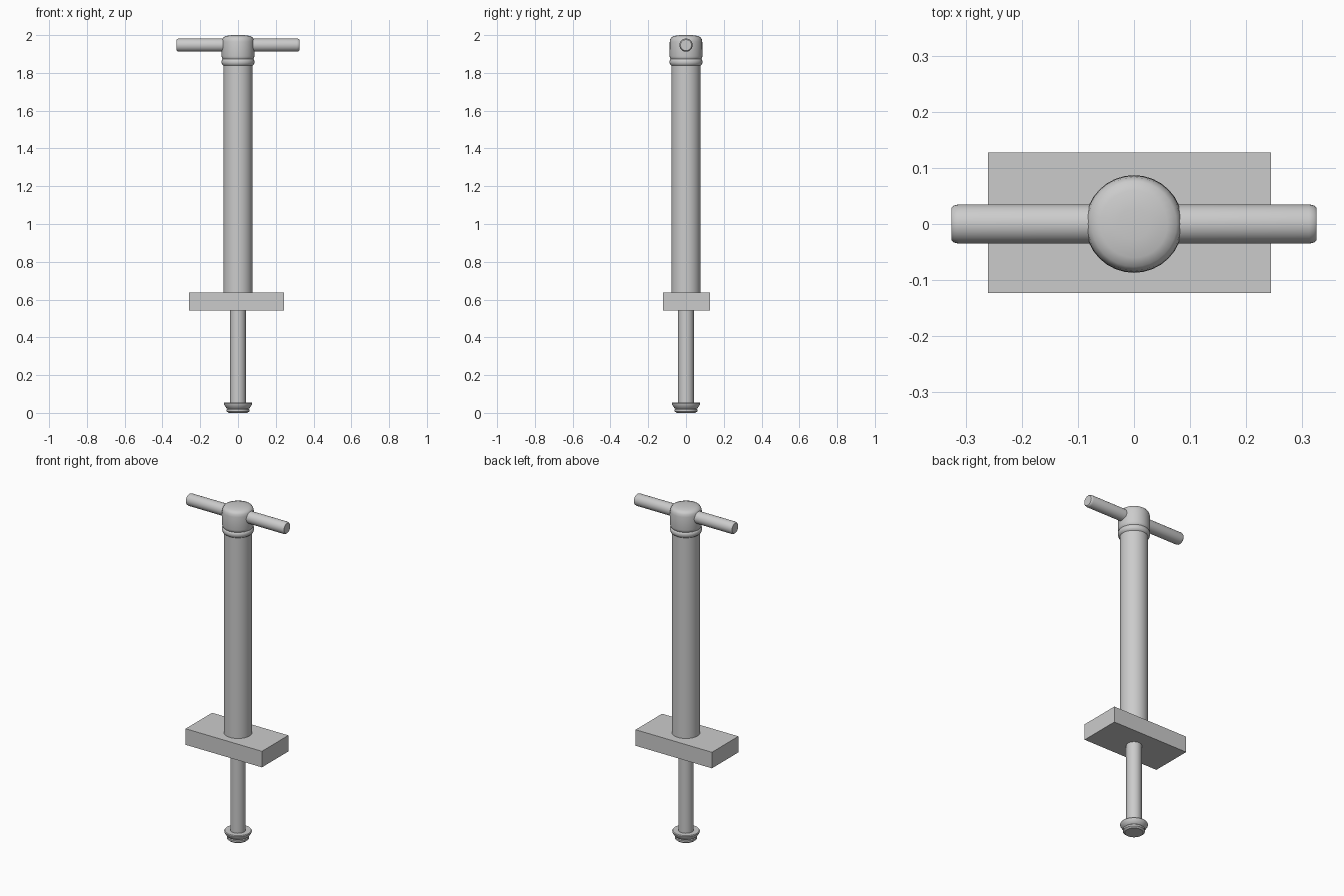
import bpy, bmesh, math
from mathutils import Matrix

if "Cube" in bpy.data.objects:
    bpy.data.objects.remove(bpy.data.objects["Cube"])


def lathe(name, profile, segments=32, matrix=Matrix()):
    """Spin a (radius, height) profile around z; zero radii close the ends."""
    bm = bmesh.new()
    rings = []
    for r, z in profile:
        if r == 0:
            rings.append([bm.verts.new((0, 0, z))])
        else:
            rings.append([bm.verts.new((r * math.cos(2 * math.pi * i / segments),
                                        r * math.sin(2 * math.pi * i / segments), z))
                          for i in range(segments)])
    for a, b in zip(rings, rings[1:]):
        for i in range(segments):
            j = (i + 1) % segments
            quad = [a[i % len(a)], a[j % len(a)], b[j % len(b)], b[i % len(b)]]
            bm.faces.new(list(dict.fromkeys(quad)))
    bmesh.ops.recalc_face_normals(bm, faces=bm.faces)
    bm.transform(matrix)
    mesh = bpy.data.meshes.new(name)
    bm.to_mesh(mesh)
    bm.free()
    obj = bpy.data.objects.new(name, mesh)
    bpy.context.collection.objects.link(obj)
    bpy.ops.object.select_all(action='DESELECT')
    obj.select_set(True)
    bpy.context.view_layer.objects.active = obj
    bpy.ops.object.shade_smooth_by_angle(angle=math.radians(35))
    return obj


# Foot: lower puck, groove and flared flange
lathe("foot", [(0, 0), (0.05, 0), (0.06, 0.008), (0.06, 0.018), (0.056, 0.022),
               (0.062, 0.026), (0.074, 0.044), (0.075, 0.05), (0.072, 0.055),
               (0.042, 0.055), (0, 0.055)])

# Thin lower rod and thick main tube
lathe("lower_rod", [(0, 0.04), (0.042, 0.04), (0.042, 0.57), (0, 0.57)])
lathe("main_tube", [(0, 0.62), (0.077, 0.62), (0.077, 1.86), (0, 1.86)])

# Collar ring under the cap
lathe("collar", [(0, 1.838), (0.077, 1.838), (0.084, 1.844), (0.087, 1.853),
                 (0.087, 1.863), (0.084, 1.87), (0.078, 1.875), (0, 1.875)])

# Rounded cap holding the handle
lathe("handle_cap", [(0, 1.868), (0.078, 1.868), (0.085, 1.878), (0.087, 1.888),
                     (0.086, 1.965), (0.083, 1.98), (0.076, 1.99), (0.06, 1.996),
                     (0.028, 2.0), (0, 2.0)])

# Cross handle bar along x
lathe("handle_bar", [(0, -0.325), (0.029, -0.325), (0.033, -0.321), (0.035, -0.312),
                     (0.035, 0.312), (0.033, 0.321), (0.029, 0.325), (0, 0.325)],
      matrix=Matrix.Translation((0, 0, 1.947)) @ Matrix.Rotation(math.pi / 2, 4, 'Y'))

# Foot plate block
bpy.ops.mesh.primitive_cube_add(size=1, location=(-0.008, 0.002, 0.59))
plate = bpy.context.object
plate.name = "step_plate"
plate.scale = (0.505, 0.25, 0.096)
